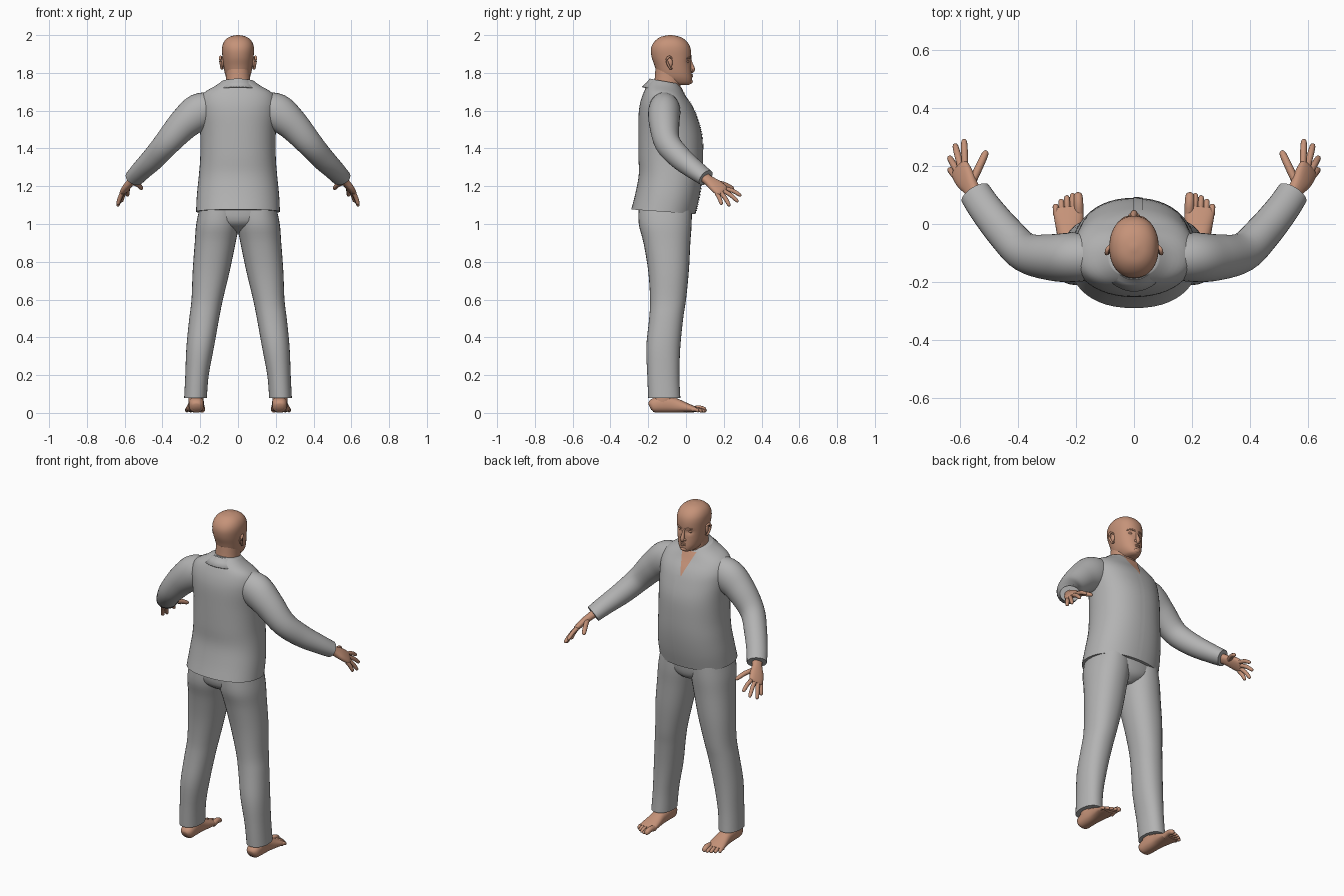
import bpy, bmesh
from math import sin, cos, pi, exp, copysign
from mathutils import Vector as V
from mathutils.bvhtree import BVHTree

if "Cube" in bpy.data.objects:
    bpy.data.objects.remove(bpy.data.objects["Cube"])


def material(name, rgb):
    m = bpy.data.materials.new(name)
    m.use_nodes = True
    m.diffuse_color = (*rgb, 1)
    m.node_tree.nodes["Principled BSDF"].inputs["Base Color"].default_value = (*rgb, 1)
    return m


cloth = material("grey cloth", (0.45, 0.45, 0.45))
skin = material("skin", (0.56, 0.29, 0.19))


def spline(rows, steps):
    """Smooth curve through rows of numbers."""
    rows = [V(r) for r in rows]
    out = []
    for i in range(len(rows) - 1):
        b, c = rows[i], rows[i + 1]
        a = rows[i - 1] if i else b
        d = rows[i + 2] if i + 2 < len(rows) else c
        for k in range(steps):
            t = k / steps
            out.append(0.5 * (2 * b + (c - a) * t + (2 * a - 5 * b + 4 * c - d) * t ** 2
                              + (3 * b - a - 3 * c + d) * t ** 3))
    return out + [rows[-1]]


def skin_rings(bm, rings):
    """Bridge rings of points and cap both ends."""
    rings = [[bm.verts.new(p) for p in r] for r in rings]
    n = len(rings[0])
    for a, b in zip(rings, rings[1:]):
        for i in range(n):
            bm.faces.new((a[i], a[(i + 1) % n], b[(i + 1) % n], b[i]))
    bm.faces.new(rings[0][::-1])
    bm.faces.new(rings[-1])


def ring(c, u, v, n, p=2.0):
    def f(s):
        return copysign(abs(s) ** (2 / p), s)
    return [c + u * f(cos(2 * pi * i / n)) + v * f(sin(2 * pi * i / n)) for i in range(n)]


def stack(bm, rows, n=40, p=2.2, steps=4, tilt=0.0):
    """Upright loft; each row is z, back y, front y, half width, centre x."""
    rings = []
    for z, yb, yf, hx, x in spline(rows, steps):
        rings.append(ring(V((x, (yb + yf) / 2, z)), V((hx, 0, 0)),
                          V((0, (yf - yb) / 2, tilt)), n, p))
    skin_rings(bm, rings)


def tube(bm, rows, n=12, steps=3, wide=None, p=2.0):
    """Loft along a path; each row is x, y, z, half width, half thickness."""
    rows = spline(rows, steps)
    pts = [V(r[:3]) for r in rows]
    rings = []
    for i, r in enumerate(rows):
        t = (pts[min(i + 1, len(pts) - 1)] - pts[max(i - 1, 0)]).normalized()
        side = V(wide) if wide else t.cross(V((0, 0, 1)))
        u = (side - t * side.dot(t)).normalized()
        rings.append(ring(pts[i], u * r[3], t.cross(u) * r[4], n, p))
    skin_rings(bm, rings)


def digit(bm, a, b, r):
    """Finger or toe with a rounded tip."""
    a, b = V(a), V(b)
    mid = a.lerp(b, 0.5) + V((0, 0, r * 0.5))
    tip = a.lerp(b, 0.9)
    tube(bm, [(*a, r, r), (*mid, r, r), (*tip, r * 0.85, r * 0.8), (*b, r * 0.25, r * 0.25)], n=10)


def ball(bm, c, s):
    vs = bmesh.ops.create_uvsphere(bm, u_segments=16, v_segments=10, radius=1)["verts"]
    bmesh.ops.scale(bm, vec=s, verts=vs)
    bmesh.ops.translate(bm, vec=c, verts=vs)


def finish(bm, name, mat, mirror=False, thick=0.0):
    bmesh.ops.recalc_face_normals(bm, faces=bm.faces)
    me = bpy.data.meshes.new(name)
    bm.to_mesh(me)
    ob = bpy.data.objects.new(name, me)
    bpy.context.collection.objects.link(ob)
    me.materials.append(mat)
    if mirror:
        ob.modifiers.new("mirror", "MIRROR").use_mirror_merge = False
    if thick:
        ob.modifiers.new("thickness", "SOLIDIFY").thickness = thick
    bpy.ops.object.select_all(action="DESELECT")
    ob.select_set(True)
    bpy.context.view_layer.objects.active = ob
    bpy.ops.object.shade_smooth_by_angle(angle=0.9)
    return ob


# Shirt body
bm = bmesh.new()
stack(bm, [(1.065, -.29, .05, .222, 0), (1.15, -.268, .07, .218, 0), (1.25, -.25, .085, .208, 0),
           (1.35, -.252, .09, .2, 0), (1.48, -.252, .085, .2, 0), (1.58, -.25, .058, .208, 0),
           (1.64, -.24, .032, .208, 0), (1.69, -.222, -.002, .185, 0),
           (1.73, -.202, -.025, .12, 0), (1.755, -.18, -.04, .085, 0)], n=48, p=2.25, tilt=-.012)
body = BVHTree.FromBMesh(bm)
finish(bm, "shirt_body", cloth)


# Open neckline and button flap, laid on the chest
def chest_plate(name, mat, z0, z1, x_left, x_right, lift):
    bm = bmesh.new()
    grid = []
    for i in range(21):
        t = i / 20
        z = z0 + (z1 - z0) * t
        row = []
        for j in range(7):
            x = x_left(t) + (x_right(t) - x_left(t)) * j / 6
            hit = body.ray_cast(V((x, 1, z)), V((0, -1, 0)))[0]
            row.append(bm.verts.new(hit + V((0, lift, 0))))
        grid.append(row)
    for a, b in zip(grid, grid[1:]):
        for j in range(6):
            bm.faces.new((a[j], a[j + 1], b[j + 1], b[j]))
    finish(bm, name, mat)


chest_plate("open_neckline", skin, 1.6, 1.725, lambda t: -.002 - .045 * t, lambda t: .002 + .045 * t, .003)
chest_plate("button_flap", cloth, 1.07, 1.6, lambda t: -.002, lambda t: .03, .003)

# Collar
bm = bmesh.new()
profile = []
for i in range(41):
    t = .5 + (2 * pi - 1.0) * i / 40
    front = max(0, cos(t)) ** 3
    z = 1.74 - .028 * cos(t)
    profile.append([bm.verts.new(V((rx * sin(t), -.108 + ry * cos(t), z + dz - drop * front)))
                    for rx, ry, dz, drop in ((.074, .078, -.012, 0), (.08, .084, .002, 0),
                                             (.1, .1, -.018, .01), (.118, .125, -.04, .035))])
for a, b in zip(profile, profile[1:]):
    for j in range(3):
        bm.faces.new((a[j], a[j + 1], b[j + 1], b[j]))
finish(bm, "collar", cloth, thick=.006)

# Sleeves
bm = bmesh.new()
tube(bm, [(.1, -.115, 1.63, .07, .07), (.2, -.115, 1.595, .085, .098), (.285, -.115, 1.53, .08, .085),
          (.375, -.098, 1.43, .068, .07), (.445, -.03, 1.35, .063, .062), (.51, .05, 1.285, .058, .052),
          (.547, .105, 1.245, .055, .045)], n=28, steps=5)
finish(bm, "sleeves", cloth, mirror=True)

# Trousers
bm = bmesh.new()
stack(bm, [(.08, -.2, -.03, .06, .225), (.2, -.205, -.035, .062, .217), (.35, -.21, -.03, .073, .2),
           (.5, -.195, -.015, .079, .179), (.6, -.19, 0, .083, .163), (.75, -.2, .015, .098, .142),
           (.9, -.225, .023, .108, .121), (1.0, -.25, .03, .113, .108), (1.1, -.25, .03, .1, .1)], n=32)
finish(bm, "trouser_legs", cloth, mirror=True)
bm = bmesh.new()
stack(bm, [(.95, -.14, -.03, .03, 0), (.975, -.2, .01, .1, 0), (1.02, -.245, .028, .19, 0),
           (1.12, -.25, .035, .2, 0)])
finish(bm, "trouser_seat", cloth)

# Head, with eye sockets pressed in
bm = bmesh.new()
stack(bm, [(1.735, -.09, .012, .025, 0), (1.745, -.115, .028, .043, 0), (1.77, -.14, .032, .06, 0),
           (1.8, -.155, .03, .07, 0), (1.84, -.167, .027, .077, 0), (1.88, -.181, .028, .082, 0),
           (1.92, -.186, .026, .085, 0), (1.95, -.178, .016, .081, 0), (1.975, -.158, -.005, .067, 0),
           (1.992, -.13, -.035, .042, 0), (2.0, -.09, -.075, .008, 0)], n=64, p=2.2)
for v in bm.verts:
    if v.co.y > -.05:
        d = ((abs(v.co.x) - .032) / .02) ** 2 + ((v.co.z - 1.862) / .013) ** 2
        v.co.y -= .011 * exp(-d)
finish(bm, "head", skin)

# Nose, lips and chin
bm = bmesh.new()
tube(bm, [(0, .018, 1.878, .007, .008), (0, .026, 1.85, .008, .009), (0, .034, 1.822, .012, .013),
          (0, .033, 1.81, .012, .011), (0, .026, 1.802, .006, .005)], wide=(1, 0, 0))
for x in (-.012, .012):
    ball(bm, (x, .026, 1.814), (.008, .011, .008))
finish(bm, "nose", skin)
bm = bmesh.new()
for z, r in ((1.789, .0045), (1.781, .005)):
    tube(bm, [(-.026, .019, 1.784, .002, .002), (-.012, .029, z, r, r), (0, .032, z, r, r),
              (.012, .029, z, r, r), (.026, .019, 1.784, .002, .002)], n=8)
ball(bm, (0, .022, 1.755), (.022, .014, .013))
finish(bm, "lips_and_chin", skin)

# Eyes, brows and ears
bm = bmesh.new()
ball(bm, (.032, .005, 1.861), (.014, .01, .008))
finish(bm, "eyes", skin, mirror=True)
bm = bmesh.new()
tube(bm, [(.01, .025, 1.876, .004, .004), (.032, .02, 1.882, .005, .005), (.055, .003, 1.876, .003, .003)], n=8)
finish(bm, "brows", skin, mirror=True)
bm = bmesh.new()
tube(bm, [(.078, -.075, 1.825, .005, .003), (.086, -.082, 1.822, .006, .005), (.09, -.095, 1.845, .007, .006),
          (.094, -.102, 1.87, .007, .006), (.092, -.088, 1.886, .007, .006), (.082, -.074, 1.875, .005, .004)], n=10)
ball(bm, (.081, -.086, 1.855), (.008, .015, .028))
finish(bm, "ears", skin, mirror=True)

# Neck
bm = bmesh.new()
stack(bm, [(1.66, -.185, -.04, .07, 0), (1.72, -.178, -.03, .068, 0), (1.76, -.167, -.025, .065, 0),
           (1.82, -.162, -.02, .063, 0)], n=32)
finish(bm, "neck", skin)

# Hands
bm = bmesh.new()
tube(bm, [(.53, .075, 1.262, .03, .024), (.558, .118, 1.232, .029, .021), (.582, .155, 1.205, .04, .019),
          (.6, .187, 1.178, .041, .015), (.606, .198, 1.17, .03, .008)],
     n=20, steps=4, wide=(-.04, .055, .03), p=2.4)
for base, tip in (((.583, .207, 1.188), (.586, .293, 1.15)), ((.598, .198, 1.176), (.618, .277, 1.118)),
                  ((.609, .183, 1.168), (.638, .232, 1.095)), ((.614, .163, 1.162), (.637, .19, 1.102))):
    digit(bm, base, tip, .0115)
digit(bm, (.558, .145, 1.22), (.508, .253, 1.188), .0135)
finish(bm, "hands", skin, mirror=True)

# Feet
bm = bmesh.new()
tube(bm, [(.22, -.192, .032, .02, .018), (.22, -.175, .038, .037, .036), (.221, -.12, .047, .041, .046),
          (.222, -.06, .04, .041, .039), (.223, -.01, .03, .047, .028), (.226, .035, .021, .051, .018),
          (.228, .058, .017, .046, .012)], n=24, steps=4, wide=(1, 0, 0), p=2.4)
for i in range(5):
    x = .19 + .0195 * i
    r = .0165 if i == 0 else .0105
    digit(bm, (x, .03, .017), (x + .003, .109 - .0025 * i * i, r * .9), r)
finish(bm, "feet", skin, mirror=True)
bm = bmesh.new()
stack(bm, [(.03, -.18, -.06, .038, .222), (.08, -.17, -.07, .04, .222), (.14, -.17, -.07, .04, .22)], n=24)
finish(bm, "ankles", skin, mirror=True)
